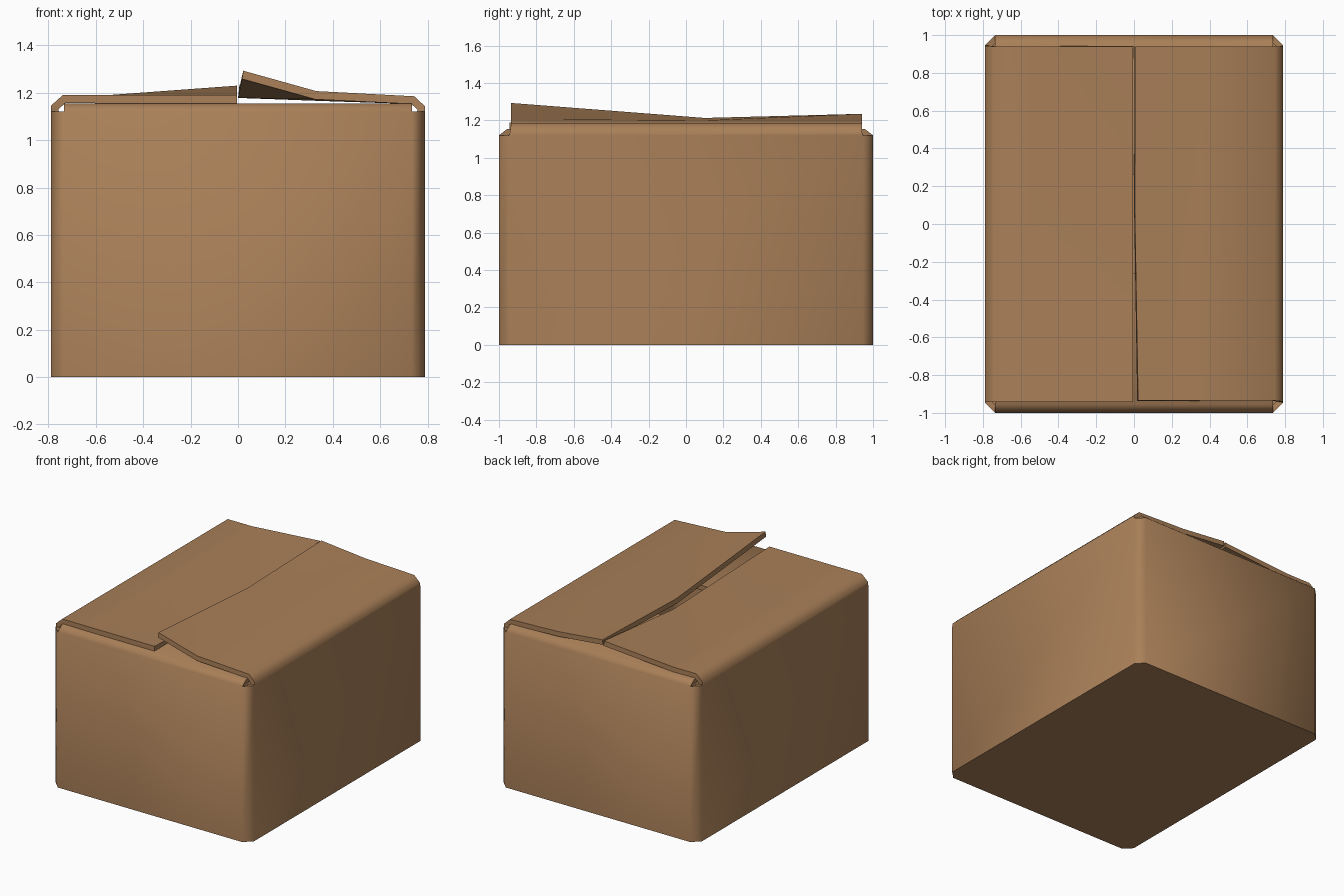
import bpy, bmesh, math

if "Cube" in bpy.data.objects:
    bpy.data.objects.remove(bpy.data.objects["Cube"])

HX, HY, C = 0.79, 1.0, 0.055     # half width, half depth, corner chamfer
WALL, T = 1.12, 0.035            # wall height, board thickness

bm = bmesh.new()

# Walls and floor: a chamfered rectangle pulled straight up
outline = [(-HX + C, -HY), (HX - C, -HY), (HX, -HY + C), (HX, HY - C),
           (HX - C, HY), (-HX + C, HY), (-HX, HY - C), (-HX, -HY + C)]
low = [bm.verts.new((x, y, 0)) for x, y in outline]
top = [bm.verts.new((x, y, WALL)) for x, y in outline]
floor = bm.faces.new(low[::-1])
for i in range(8):
    j = (i + 1) % 8
    bm.faces.new((low[i], low[j], top[j], top[i]))


def flap(a, b, rows):
    """Fold a flap out of wall edge a-b; each row is a list of points from a to b."""
    prev = [a, b]
    for pts in rows:
        cur = [bm.verts.new(p) for p in pts]
        if len(prev) == len(cur):
            for k in range(len(cur) - 1):
                bm.faces.new((prev[k], prev[k + 1], cur[k + 1], cur[k]))
        else:
            bm.faces.new(prev + cur[::-1])
        prev = cur


# Short inner flaps, front and back
for s, a, b in ((-1, top[0], top[1]), (1, top[4], top[5])):
    xa, xb = a.co.x, b.co.x
    flap(a, b, [[(x, s * y, 1.155) for x in (xa, xb)] for y in (0.955, 0.26)])

# Long right flap, front inner corner bent upward
FY = (-0.935, 0.1, 0.94)
flap(top[2], top[3], [
    [(HX, -0.94, 1.142), (HX, 0.94, 1.142)],
    [(0.745, y, 1.185) for y in FY],
    [(0.33, FY[0], 1.207), (0.36, FY[1], 1.2), (0.36, FY[2], 1.2)],
    [(0.022, FY[0], 1.293), (0.004, FY[1], 1.213), (0.006, FY[2], 1.235)]])

# Long left flap, sagging mid edge and slightly raised back corner
FY = (0.94, 0.15, -0.943)
flap(top[6], top[7], [
    [(-HX, 0.943, 1.145), (-HX, -0.943, 1.145)],
    [(-0.74, y, 1.19) for y in FY],
    [(-0.55, y, 1.19) for y in FY],
    [(-0.004, FY[0], 1.23), (-0.006, FY[1], 1.158), (-0.004, FY[2], 1.19)]])

bmesh.ops.recalc_face_normals(bm, faces=bm.faces)
floor.normal_update()
if floor.normal.z > 0:
    bmesh.ops.reverse_faces(bm, faces=bm.faces)

me = bpy.data.meshes.new("cardboard_box")
bm.to_mesh(me)
bm.free()
box = bpy.data.objects.new("cardboard_box", me)
bpy.context.collection.objects.link(box)

mat = bpy.data.materials.new("cardboard brown")
mat.diffuse_color = (0.40, 0.215, 0.098, 1)
mat.use_nodes = True
mat.node_tree.nodes["Principled BSDF"].inputs["Base Color"].default_value = mat.diffuse_color
me.materials.append(mat)

# Board thickness, grown inward from the outer sheet
bpy.context.view_layer.objects.active = box
box.select_set(True)
solid = box.modifiers.new("board", 'SOLIDIFY')
solid.thickness = T
solid.offset = -1
bpy.ops.object.modifier_apply(modifier=solid.name)
bpy.ops.object.shade_smooth_by_angle(angle=math.radians(60))
